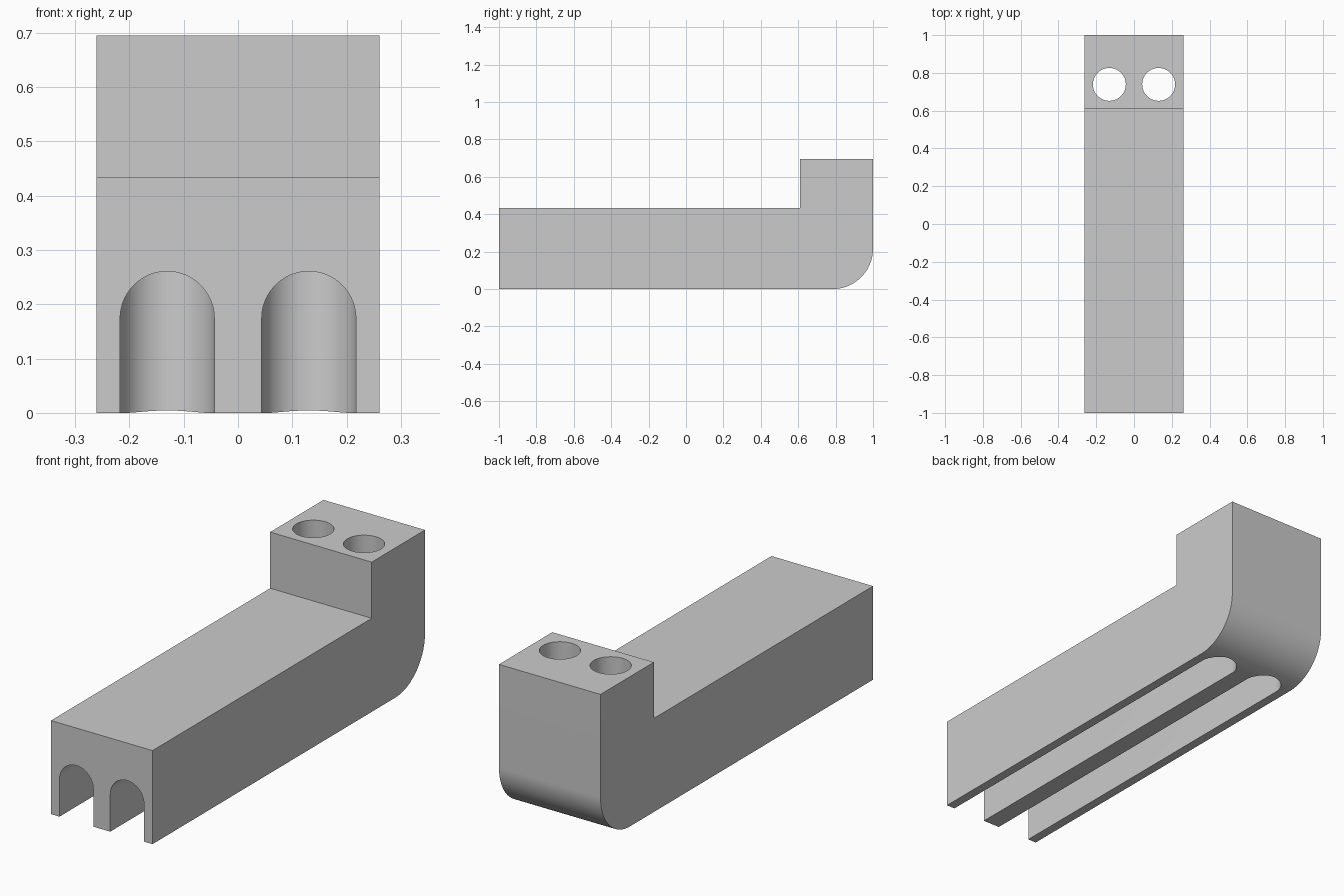
import bpy
import bmesh
from math import sin, cos, pi, radians
from mathutils import Vector

if "Cube" in bpy.data.objects:
    bpy.data.objects.remove(bpy.data.objects["Cube"], do_unlink=True)

U = 2 / 46                      # design unit: the part is 46 units long
HALF_WIDTH = 6 * U
BODY_TOP, BLOCK_TOP = 10 * U, 16 * U
STEP_Y = 1 - 9 * U
CORNER_R = 5 * U
HOLE_R, HOLE_X, HOLE_Y = 2 * U, 3 * U, 1 - 6 * U

grey = bpy.data.materials.new("plain grey")
grey.use_nodes = True
grey.diffuse_color = (0.6, 0.6, 0.6, 1)
grey.node_tree.nodes["Principled BSDF"].inputs["Base Color"].default_value = (0.6, 0.6, 0.6, 1)


def arc(cx, cy, r, start, end, steps):
    """Points along a circular arc."""
    angles = [start + (end - start) * i / steps for i in range(steps + 1)]
    return [(cx + r * cos(a), cy + r * sin(a)) for a in angles]


def prism(name, points, sweep):
    """Extrude a closed ring of 3D points along a sweep vector."""
    bm = bmesh.new()
    face = bm.faces.new([bm.verts.new(p) for p in points])
    result = bmesh.ops.extrude_face_region(bm, geom=[face])
    moved = [v for v in result["geom"] if isinstance(v, bmesh.types.BMVert)]
    bmesh.ops.translate(bm, verts=moved, vec=Vector(sweep))
    bmesh.ops.recalc_face_normals(bm, faces=bm.faces)
    mesh = bpy.data.meshes.new(name)
    bm.to_mesh(mesh)
    bm.free()
    mesh.materials.append(grey)
    obj = bpy.data.objects.new(name, mesh)
    bpy.context.collection.objects.link(obj)
    return obj


# Stepped bracket with a rounded lower back corner
side = [(-1, BODY_TOP), (-1, 0)]
side += arc(1 - CORNER_R, CORNER_R, CORNER_R, -pi / 2, 0, 32)
side += [(1, BLOCK_TOP), (STEP_Y, BLOCK_TOP), (STEP_Y, BODY_TOP)]
bracket = prism("bracket", [(-HALF_WIDTH, y, z) for y, z in side], (2 * HALF_WIDTH, 0, 0))

# Cutters: a vertical hole and an arched channel on each side
cutters = []
for label, x in (("right", -HOLE_X), ("left", HOLE_X)):
    ring = arc(x, HOLE_Y, HOLE_R, 0, 2 * pi, 64)[:-1]
    cutters.append(prism(label + "_hole_cutter", [(px, py, -0.1) for px, py in ring], (0, 0, 1)))

    r = HOLE_R * 0.998          # keeps the channel end just inside the hole
    arch = [(x - r, -0.1), (x + r, -0.1)] + arc(x, 4 * U, r, 0, pi, 32)
    length = HOLE_Y + 0.002 + 1.1
    cutters.append(prism(label + "_channel_cutter", [(px, -1.1, pz) for px, pz in arch], (0, length, 0)))

bpy.ops.object.select_all(action="DESELECT")
bpy.context.view_layer.objects.active = bracket
bracket.select_set(True)
for cutter in cutters:
    cutter.hide_render = True
    mod = bracket.modifiers.new(cutter.name, "BOOLEAN")
    mod.operation = "DIFFERENCE"
    mod.solver = "EXACT"
    mod.object = cutter
    bpy.ops.object.modifier_apply(modifier=mod.name)
for cutter in cutters:
    bpy.data.objects.remove(cutter, do_unlink=True)

# Smooth curved walls, crisp edges elsewhere
bpy.ops.object.shade_smooth_by_angle(angle=radians(30))
